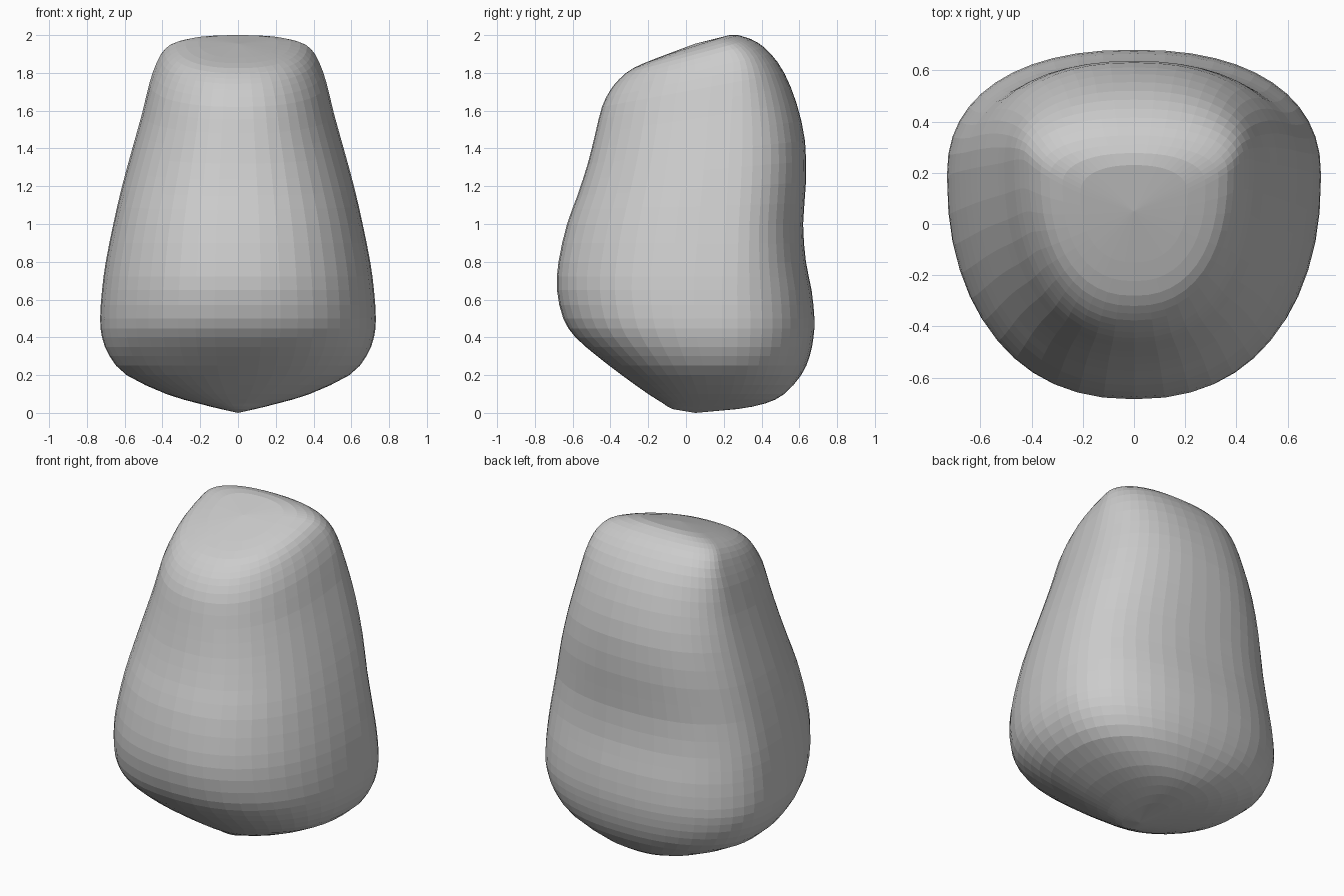
import bpy, bmesh, math

if "Cube" in bpy.data.objects:
    bpy.data.objects.remove(bpy.data.objects["Cube"])

SEGMENTS = 48
STEPS = 2          # rings interpolated per listed section

# Sections: front y, front z, back y, back z, half width, y of widest point
SECTIONS = [
    (0.05, 0.00, 0.05, 0.00, 0.00, 0.05),
    (-0.07, 0.02, 0.27, 0.02, 0.09, 0.12),
    (-0.12, 0.05, 0.42, 0.05, 0.21, 0.16),
    (-0.20, 0.10, 0.52, 0.10, 0.38, 0.18),
    (-0.34, 0.20, 0.61, 0.20, 0.59, 0.19),
    (-0.47, 0.30, 0.655, 0.30, 0.68, 0.19),
    (-0.585, 0.40, 0.675, 0.40, 0.72, 0.19),
    (-0.65, 0.50, 0.68, 0.50, 0.73, 0.19),
    (-0.683, 0.65, 0.665, 0.65, 0.72, 0.19),
    (-0.675, 0.80, 0.635, 0.80, 0.70, 0.20),
    (-0.63, 1.00, 0.62, 1.00, 0.66, 0.21),
    (-0.575, 1.15, 0.635, 1.22, 0.615, 0.22),
    (-0.52, 1.32, 0.63, 1.44, 0.56, 0.23),
    (-0.48, 1.48, 0.585, 1.64, 0.507, 0.24),
    (-0.445, 1.62, 0.52, 1.80, 0.468, 0.25),
    (-0.40, 1.71, 0.45, 1.90, 0.43, 0.25),
    (-0.35, 1.77, 0.38, 1.96, 0.39, 0.22),
    (-0.28, 1.825, 0.31, 1.99, 0.33, 0.18),
    (-0.15, 1.88, 0.23, 2.00, 0.21, 0.12),
    (0.05, 1.955, 0.05, 1.955, 0.00, 0.05),
]


def catmull(a, b, c, d, t):
    return 0.5 * (2 * b + (c - a) * t + (2 * a - 5 * b + 4 * c - d) * t * t
                  + (3 * b - a - 3 * c + d) * t ** 3)


def signed_pow(v, p):
    return math.copysign(abs(v) ** p, v)


def ring_points(sec, n=2.3):
    """Rounded section, tilted from its front point to its back point."""
    yf, zf, yb, zb, w, yc = sec
    pts = []
    for i in range(SEGMENTS):
        a = 2 * math.pi * i / SEGMENTS
        s = signed_pow(math.sin(a), 2 / n)
        y = yc + s * ((yb - yc) if s > 0 else (yc - yf))
        t = (y - yf) / (yb - yf)
        pts.append((w * signed_pow(math.cos(a), 2 / n), y, zf + (zb - zf) * t))
    return pts


# Smoothly interpolated stack of sections
stack = []
last = len(SECTIONS) - 1
for i in range(last):
    q = [SECTIONS[min(max(i + k, 0), last)] for k in (-1, 0, 1, 2)]
    for k in range(STEPS):
        if i == last - 1 and k or i == 0:
            continue
        stack.append([catmull(*v, k / STEPS) for v in zip(*q)])

# Body skin with closed ends
bm = bmesh.new()
rings = [[bm.verts.new(p) for p in ring_points(s)] for s in stack]
for lo, hi in zip(rings, rings[1:]):
    for i in range(SEGMENTS):
        j = (i + 1) % SEGMENTS
        bm.faces.new((lo[i], lo[j], hi[j], hi[i]))
for ring, end in ((rings[0], SECTIONS[0]), (rings[-1], SECTIONS[-1])):
    tip = bm.verts.new((0, end[0], end[1]))
    for i in range(SEGMENTS):
        bm.faces.new((ring[i], ring[(i + 1) % SEGMENTS], tip))
bmesh.ops.recalc_face_normals(bm, faces=bm.faces)

mesh = bpy.data.meshes.new("tapered_body")
bm.to_mesh(mesh)
bm.free()
body = bpy.data.objects.new("tapered_body", mesh)
bpy.context.collection.objects.link(body)
